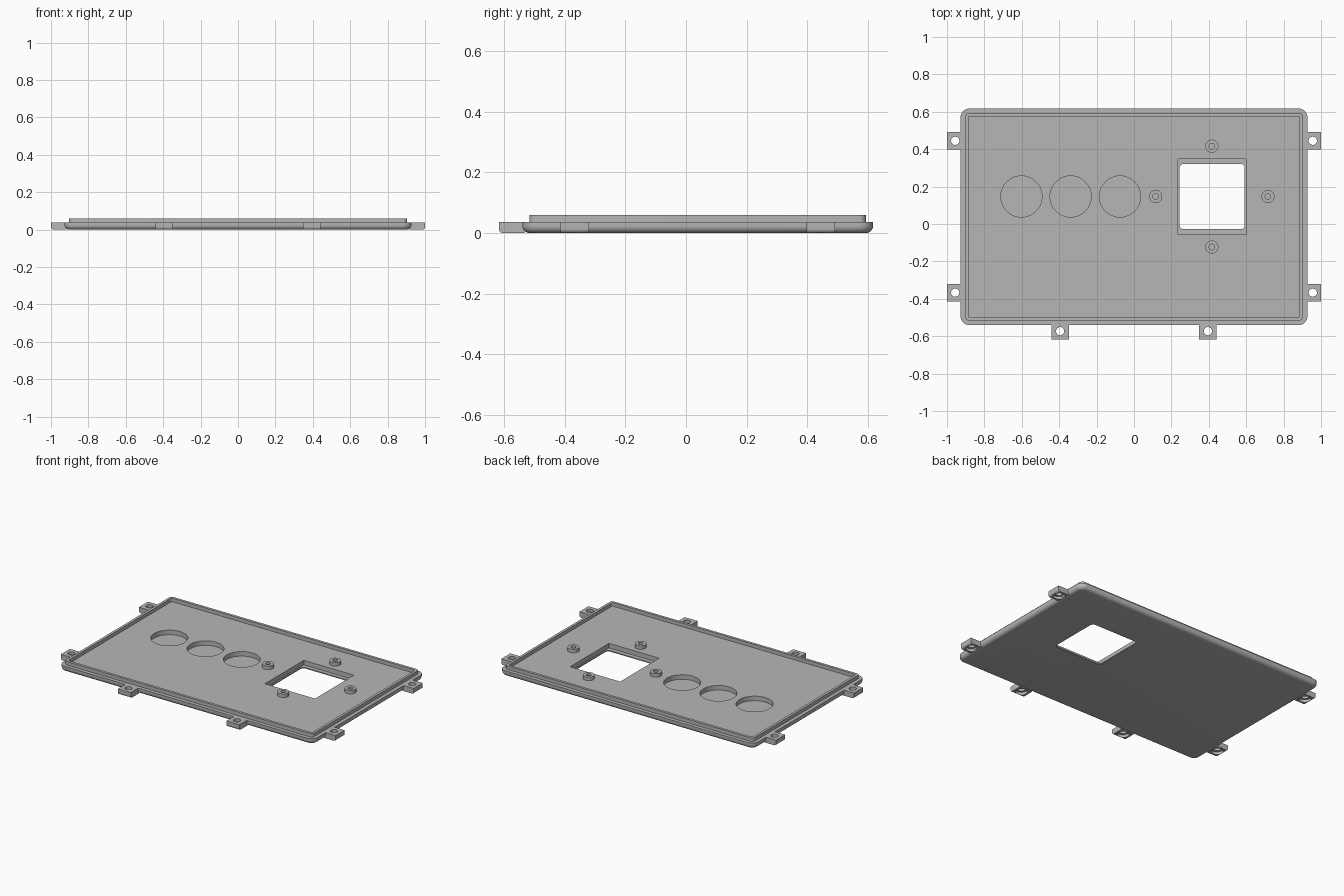
import bpy
import bmesh
from math import pi, sin, cos, radians
from mathutils import Matrix

cube = bpy.data.objects.get("Cube")
if cube:
    bpy.data.objects.remove(cube, do_unlink=True)

grey = bpy.data.materials.new("plain_grey")
grey.use_nodes = True
grey.diffuse_color = (0.47, 0.47, 0.47, 1)
grey.node_tree.nodes["Principled BSDF"].inputs["Base Color"].default_value = (0.47, 0.47, 0.47, 1)

LEDGE, TOP, SKIN = 0.037, 0.06, 0.007
X, Y0, Y1, CORNER, FILLET = 0.927, -0.54, 0.617, 0.045, 0.024


def rounded_rect(x0, x1, y0, y1, r, steps=8):
    """Counter-clockwise outline with rounded corners."""
    centres = [(x1 - r, y1 - r), (x0 + r, y1 - r), (x0 + r, y0 + r), (x1 - r, y0 + r)]
    pts = []
    for quarter, (cx, cy) in enumerate(centres):
        for i in range(steps + 1):
            a = (quarter + i / steps) * pi / 2
            pts.append((cx + r * cos(a), cy + r * sin(a)))
    return pts


def circle(x, y, r, n=48):
    return [(x + r * cos(2 * pi * i / n), y + r * sin(2 * pi * i / n)) for i in range(n)]


def loft(name, rings):
    """Skin a list of (outline, z) rings into a closed solid."""
    bm = bmesh.new()
    loops = [[bm.verts.new((x, y, z)) for x, y in pts] for pts, z in rings]
    for a, b in zip(loops, loops[1:]):
        n = len(a)
        for i in range(n):
            j = (i + 1) % n
            bm.faces.new((a[i], a[j], b[j], b[i]))
    bm.faces.new(loops[0][::-1])
    bm.faces.new(loops[-1])
    bmesh.ops.recalc_face_normals(bm, faces=bm.faces)
    mesh = bpy.data.meshes.new(name)
    bm.to_mesh(mesh)
    bm.free()
    mesh.materials.append(grey)
    obj = bpy.data.objects.new(name, mesh)
    bpy.context.collection.objects.link(obj)
    return obj


def prism(name, outline, z0, z1):
    return loft(name, [(outline, z0), (outline, z1)])


def activate(obj):
    bpy.ops.object.select_all(action='DESELECT')
    obj.select_set(True)
    bpy.context.view_layer.objects.active = obj


def cut(obj, outline, z0, z1):
    """Subtract a prism and discard the cutter."""
    cutter = prism("cutter", outline, z0, z1)
    cutter.hide_render = True
    mod = obj.modifiers.new("cut", 'BOOLEAN')
    mod.operation, mod.solver, mod.object = 'DIFFERENCE', 'EXACT', cutter
    activate(obj)
    bpy.ops.object.modifier_apply(modifier=mod.name)
    bpy.data.objects.remove(cutter, do_unlink=True)


def smooth(obj):
    activate(obj)
    bpy.ops.object.shade_smooth_by_angle(angle=radians(30))


# Cover: filleted underside, outer ledge, raised lip and recessed floor
def body_ring(inset, z):
    r = max(CORNER - inset, 0.008)
    return rounded_rect(-X + inset, X - inset, Y0 + inset, Y1 - inset, r), z


rings = [body_ring(FILLET * (1 - sin(a)), FILLET * (1 - cos(a)))
         for a in (i * pi / 12 for i in range(7))]
rings += [body_ring(0, LEDGE), body_ring(0.024, LEDGE), body_ring(0.024, TOP),
          body_ring(0.041, TOP), body_ring(0.041, LEDGE)]
cover = loft("cover_plate", rings)

# Three round blind pockets
for x in (-0.602, -0.339, -0.075):
    cut(cover, circle(x, 0.147, 0.11, 64), SKIN, 0.1)

# Display recess and through window
cut(cover, rounded_rect(0.235, 0.6, -0.056, 0.348, 0.002, 1), SKIN, 0.1)
cut(cover, rounded_rect(0.244, 0.592, -0.028, 0.322, 0.022), -0.1, 0.1)
smooth(cover)

# Screw bosses around the window
for side, x, y in (("back", 0.416, 0.416), ("front", 0.416, -0.123),
                   ("right", 0.116, 0.147), ("left", 0.716, 0.147)):
    boss = prism("boss_" + side, circle(x, y, 0.035), LEDGE - 0.005, TOP)
    cut(boss, circle(x, y, 0.015, 32), LEDGE, 0.1)
    smooth(boss)


# Mounting tabs: rounded outer lower edge, screw hole, counterbore below
def tab(name, x, y, angle):
    half, end, r = 0.047, 0.044, 0.014
    arc = [(r * (1 - sin(a)), r * (1 - cos(a))) for a in (i * pi / 12 for i in range(7))]
    rings = []
    for inset, z in arc + [(0, LEDGE)]:
        e = end - inset
        rings.append(([(-0.04, -half), (e, -half), (e, half), (-0.04, half)], z))
    obj = loft(name, rings)
    cut(obj, circle(0, 0, 0.036), -0.1, 0.018)
    cut(obj, circle(0, 0, 0.022, 32), -0.1, 0.1)
    obj.data.transform(Matrix.Translation((x, y, 0)) @ Matrix.Rotation(angle, 4, 'Z'))
    smooth(obj)


for where, y in (("back", 0.445), ("front", -0.367)):
    tab("left_tab_" + where, 0.956, y, 0)
    tab("right_tab_" + where, -0.956, y, pi)
tab("front_tab_left", 0.395, -0.573, -pi / 2)
tab("front_tab_right", -0.395, -0.573, -pi / 2)
